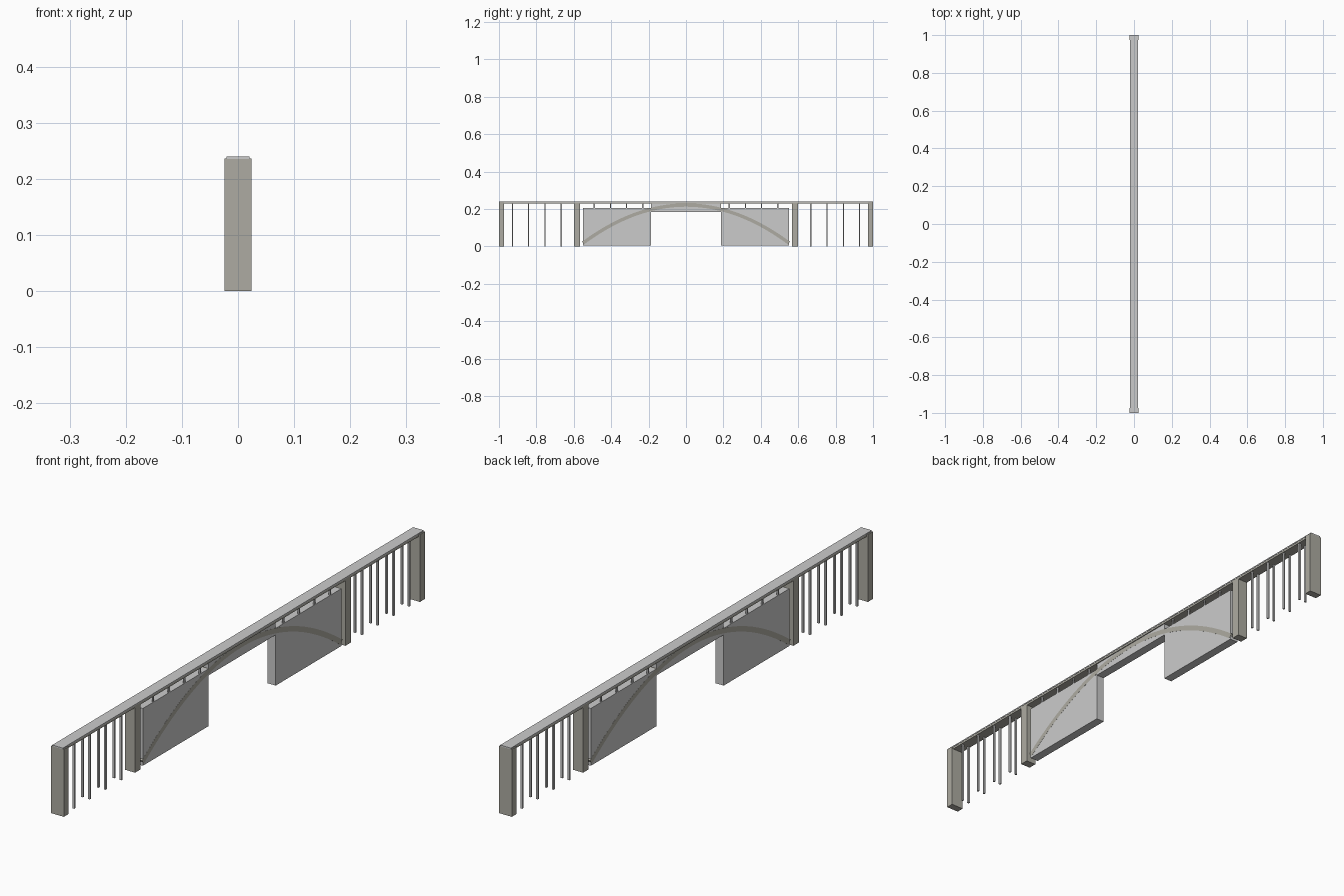
import bpy, bmesh

if "Cube" in bpy.data.objects:
    bpy.data.objects.remove(bpy.data.objects["Cube"])

stone = bpy.data.materials.new("warm_stone")
stone.diffuse_color = (0.42, 0.41, 0.36, 1)
stone.use_nodes = True
stone.node_tree.nodes["Principled BSDF"].inputs["Base Color"].default_value = stone.diffuse_color


def make(name, bm, mat=None):
    bmesh.ops.recalc_face_normals(bm, faces=bm.faces)
    me = bpy.data.meshes.new(name)
    bm.to_mesh(me)
    bm.free()
    ob = bpy.data.objects.new(name, me)
    bpy.context.collection.objects.link(ob)
    if mat:
        me.materials.append(mat)
    return ob


def box(name, hx, y0, y1, z0, z1, mat=None, cx=0.0):
    bm = bmesh.new()
    bmesh.ops.create_cube(bm, size=1)
    for v in bm.verts:
        v.co.x = cx + v.co.x * 2 * hx
        v.co.y = (y0 + y1) / 2 + v.co.y * (y1 - y0)
        v.co.z = (z0 + z1) / 2 + v.co.z * (z1 - z0)
    return make(name, bm, mat)


# Deck: girder with a road slab on top
box("deck_girder", 0.0195, -0.998, 0.998, 0.228, 0.2355, stone)
box("road_slab", 0.0205, -1.0, 1.0, 0.2355, 0.24)

# Centre block at the crown of the arch
box("crown_block", 0.016, -0.186, 0.186, 0.183, 0.229)

for s, side in ((-1, "front"), (1, "back")):
    def span(name, hx, a, b, z0, z1, mat=None, cx=0.0):
        y0, y1 = sorted((s * a, s * b))
        return box(f"{side}_{name}", hx, y0, y1, z0, z1, mat, cx)

    # Piers and solid abutment blocks
    span("end_pier", 0.0245, 0.973, 1.0, 0, 0.236, stone)
    span("inner_pier", 0.0195, 0.567, 0.598, 0, 0.23, stone)
    span("abutment_block", 0.016, 0.186, 0.55, 0.005, 0.206)

    # Paired slender columns: tall on the approach, short above the blocks
    for cx in (-0.0135, 0.0135):
        for y in (0.928, 0.842, 0.754, 0.667):
            span("approach_column", 0.0033, y - 0.0033, y + 0.0033, 0, 0.23, None, cx)
        for y in (0.49, 0.404, 0.318, 0.231):
            span("spandrel_column", 0.0025, y - 0.0033, y + 0.0033, 0.2, 0.23, None,
                 0.0133 if cx > 0 else -0.0133)

# Arch rib: a parabolic strip swept across the bridge
N, HALF, T, HX = 32, 0.55, 0.009, 0.0163
bm = bmesh.new()
rings = []
for i in range(N + 1):
    y = HALF * (2 * i / N - 1)
    z = 0.221 - 0.203 * (y / HALF) ** 2
    slope = -2 * 0.203 * y / HALF ** 2
    k = T / (1 + slope * slope) ** 0.5
    n = (-slope * k, k)
    rings.append([bm.verts.new((x, y + d * n[0], z + d * n[1]))
                  for x, d in ((-HX, -1), (HX, -1), (HX, 1), (-HX, 1))])
for a, b in zip(rings, rings[1:]):
    for j in range(4):
        bm.faces.new((a[j], a[(j + 1) % 4], b[(j + 1) % 4], b[j]))
bm.faces.new(rings[0])
bm.faces.new(rings[-1])
make("arch_rib", bm, stone)
